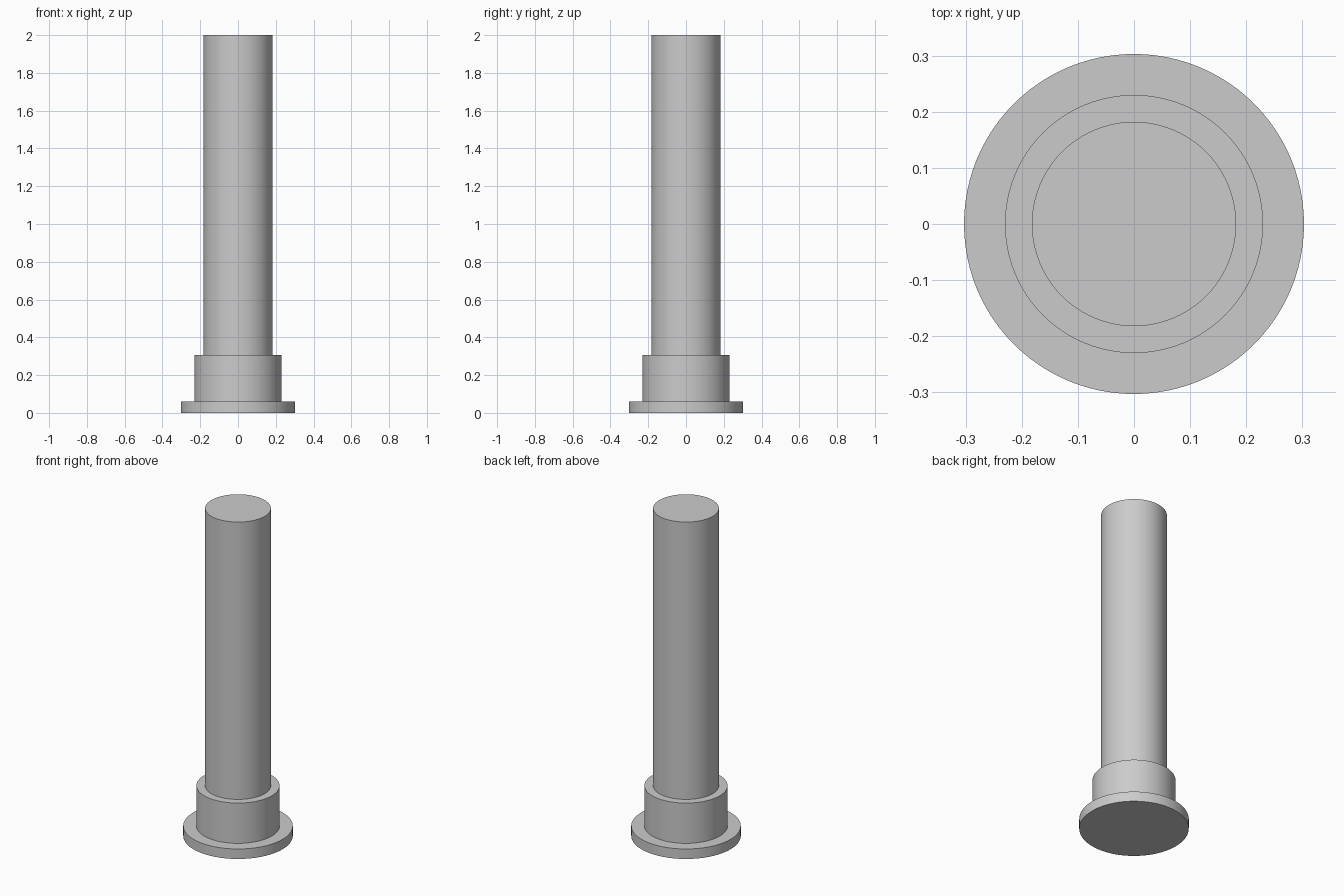
import bpy, bmesh, math

if "Cube" in bpy.data.objects:
    bpy.data.objects.remove(bpy.data.objects["Cube"])

SEGMENTS = 96
FLANGE_R, COLLAR_R, SHAFT_R = 0.303, 0.23, 0.182
FLANGE_TOP, COLLAR_TOP, SHAFT_TOP = 0.061, 0.307, 2.0

grey = bpy.data.materials.new("plain grey")
grey.diffuse_color = (0.6, 0.6, 0.6, 1)
grey.use_nodes = True
grey.node_tree.nodes["Principled BSDF"].inputs["Base Color"].default_value = grey.diffuse_color


def lathe(name, profile):
    """Revolve (radius, height) points around the z axis."""
    bm = bmesh.new()
    verts = [bm.verts.new((r, 0, z)) for r, z in profile]
    edges = [bm.edges.new(pair) for pair in zip(verts, verts[1:])]
    bmesh.ops.spin(bm, geom=verts + edges, cent=(0, 0, 0), axis=(0, 0, 1),
                   angle=math.tau, steps=SEGMENTS)
    bmesh.ops.remove_doubles(bm, verts=bm.verts, dist=1e-5)
    # Turn every face outward, away from the middle of the part
    mid = (profile[0][1] + profile[-1][1]) / 2
    for f in bm.faces:
        f.normal_update()
        c = f.calc_center_median()
        n = f.normal
        flat = abs(n.z) > 0.5
        if (n.z * (c.z - mid) if flat else n.x * c.x + n.y * c.y) < 0:
            f.normal_flip()
    mesh = bpy.data.meshes.new(name)
    bm.to_mesh(mesh)
    bm.free()
    mesh.materials.append(grey)
    obj = bpy.data.objects.new(name, mesh)
    bpy.context.collection.objects.link(obj)
    bpy.ops.object.select_all(action='DESELECT')
    obj.select_set(True)
    bpy.context.view_layer.objects.active = obj
    bpy.ops.object.shade_smooth_by_angle(angle=math.radians(30))


# Wide foot with closed underside
lathe("flange", [(0, 0), (FLANGE_R, 0), (FLANGE_R, FLANGE_TOP), (COLLAR_R, FLANGE_TOP)])
# Short thick step above the foot
lathe("collar", [(COLLAR_R, FLANGE_TOP), (COLLAR_R, COLLAR_TOP), (SHAFT_R, COLLAR_TOP)])
# Long pin with closed top
lathe("shaft", [(SHAFT_R, COLLAR_TOP), (SHAFT_R, SHAFT_TOP), (0, SHAFT_TOP)])
